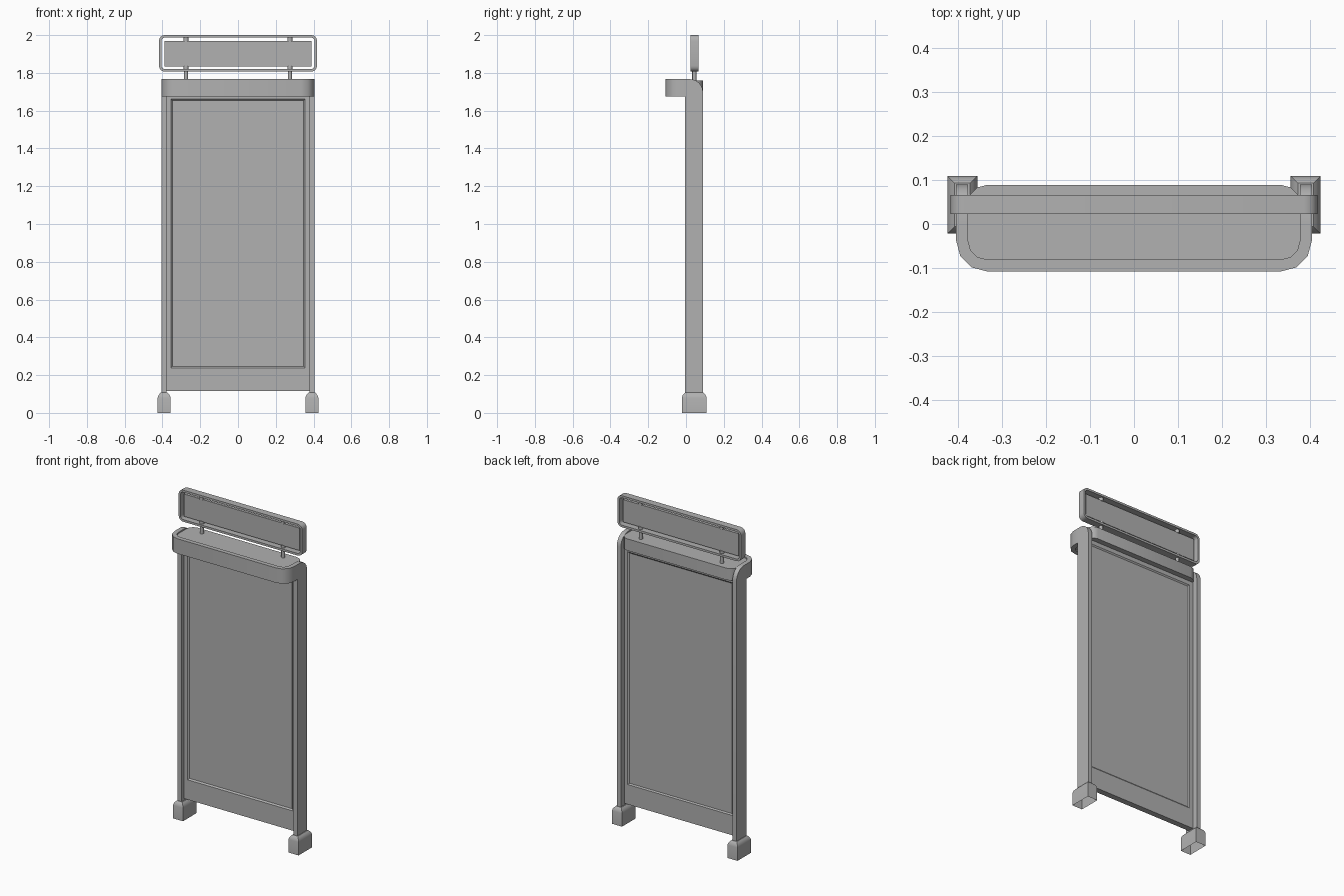
import bpy, bmesh, math

if "Cube" in bpy.data.objects:
    bpy.data.objects.remove(bpy.data.objects["Cube"])

# Dark grey finish for every part
grey = bpy.data.materials.new("dark_grey")
grey.diffuse_color = (0.44, 0.44, 0.44, 1)
grey.use_nodes = True
grey.node_tree.nodes["Principled BSDF"].inputs["Base Color"].default_value = grey.diffuse_color


def loft(name, loops, cap_start=True, cap_end=True, cyclic=False):
    """Skin a series of equal-length closed loops into one mesh."""
    bm = bmesh.new()
    rows = [[bm.verts.new(p) for p in lp] for lp in loops]
    n = len(rows[0])
    pairs = list(zip(rows, rows[1:])) + ([(rows[-1], rows[0])] if cyclic else [])
    for a, b in pairs:
        for i in range(n):
            j = (i + 1) % n
            bm.faces.new((a[i], a[j], b[j], b[i]))
    if not cyclic:
        if cap_start:
            bm.faces.new(rows[0])
        if cap_end:
            bm.faces.new(rows[-1])
    bmesh.ops.recalc_face_normals(bm, faces=bm.faces)
    me = bpy.data.meshes.new(name)
    bm.to_mesh(me)
    bm.free()
    me.materials.append(grey)
    ob = bpy.data.objects.new(name, me)
    bpy.context.collection.objects.link(ob)
    bpy.ops.object.select_all(action='DESELECT')
    ob.select_set(True)
    bpy.context.view_layer.objects.active = ob
    bpy.ops.object.shade_smooth_by_angle(angle=math.radians(35))
    return ob


def rounded(u0, u1, v0, v1, r=0, segs=3):
    """Rounded rectangle as 2D points."""
    if r == 0:
        return [(u1, v1), (u0, v1), (u0, v0), (u1, v0)]
    centres = [(u1 - r, v1 - r), (u0 + r, v1 - r), (u0 + r, v0 + r), (u1 - r, v0 + r)]
    return [(cx + r * math.cos(math.pi / 2 * (q + k / segs)),
             cy + r * math.sin(math.pi / 2 * (q + k / segs)))
            for q, (cx, cy) in enumerate(centres) for k in range(segs + 1)]


def at_y(pts, y):
    return [(u, y, v) for u, v in pts]


def at_z(pts, z):
    return [(u, v, z) for u, v in pts]


def rod(name, x, y, r, z0, z1, n=12):
    c = [(x + r * math.cos(2 * math.pi * i / n), y + r * math.sin(2 * math.pi * i / n))
         for i in range(n)]
    loft(name, [at_z(c, z0), at_z(c, z1)])


# Main board with a recessed display area on both sides
edge = rounded(-0.38, 0.38, 0.117, 1.70)
lip = rounded(-0.355, 0.355, 0.238, 1.662)
face = rounded(-0.347, 0.347, 0.246, 1.654)
loft("display_board", [at_y(face, 0.028), at_y(lip, 0.02), at_y(edge, 0.02),
                       at_y(edge, 0.056), at_y(lip, 0.056), at_y(face, 0.05)])

# Side posts with rounded rear top, and open-bottomed feet
side = [(-0.004, 0.10), (-0.004, 1.767)]
side += [(0.02 + 0.07 * math.sin(a), 1.697 + 0.07 * math.cos(a))
         for a in [math.pi / 2 * k / 6 for k in range(7)]]
side += [(0.09, 0.10)]
for s, label in ((-1, "left"), (1, "right")):
    loft(label + "_post", [[(s * x, y, z) for y, z in side] for x in (0.378, 0.405)])
    cx = s * 0.391
    steps = [(0, 0), (0, 0.08), (0.003, 0.091), (0.009, 0.1), (0.016, 0.107)]
    loft(label + "_foot", [at_z(rounded(cx - 0.034 + d, cx + 0.034 - d,
                                        -0.022 + d, 0.109 - d), z) for d, z in steps],
         cap_start=False)

# Curved hood band wrapping round the front
t, r = 0.027, 0.07
path = [(0.405, 0.0, 0.378, 0.0)]
for k in range(4):
    a = -math.pi / 2 * k / 3
    c, sn = math.cos(a), math.sin(a)
    path.append((0.335 + r * c, -0.038 + r * sn,
                 0.335 + (r - t) * c, -0.038 + (r - t) * sn))
path += [(-xo, yo, -xi, yi) for xo, yo, xi, yi in reversed(path)]
loft("hood_band", [[(xo, yo, 1.676), (xo, yo, 1.767), (xi, yi, 1.767), (xi, yi, 1.676)]
                   for xo, yo, xi, yi in path])

# Hood body filling the band and reaching the back
body = rounded(-0.38, 0.38, -0.083, 0.089, 0.045)
loft("hood_body", [at_z(body, 1.687), at_z(body, 1.759)])

# Header sign: hollow rounded frame, thin plate and hanging rods
outer = rounded(-0.418, 0.418, 1.807, 2.0, 0.03, 4)
inner = rounded(-0.405, 0.405, 1.82, 1.987, 0.018, 4)
loft("sign_frame", [at_y(outer, 0.023), at_y(outer, 0.066),
                    at_y(inner, 0.066), at_y(inner, 0.023)], cyclic=True)
plate = rounded(-0.39, 0.39, 1.833, 1.97)
loft("sign_plate", [at_y(plate, 0.037), at_y(plate, 0.051)])
for s, label in ((-1, "left"), (1, "right")):
    x = s * 0.275
    rod(label + "_sign_rod", x, 0.044, 0.011, 1.755, 1.815)
    rod(label + "_lower_clip", x, 0.044, 0.013, 1.815, 1.836)
    rod(label + "_upper_clip", x, 0.044, 0.013, 1.967, 1.99)
